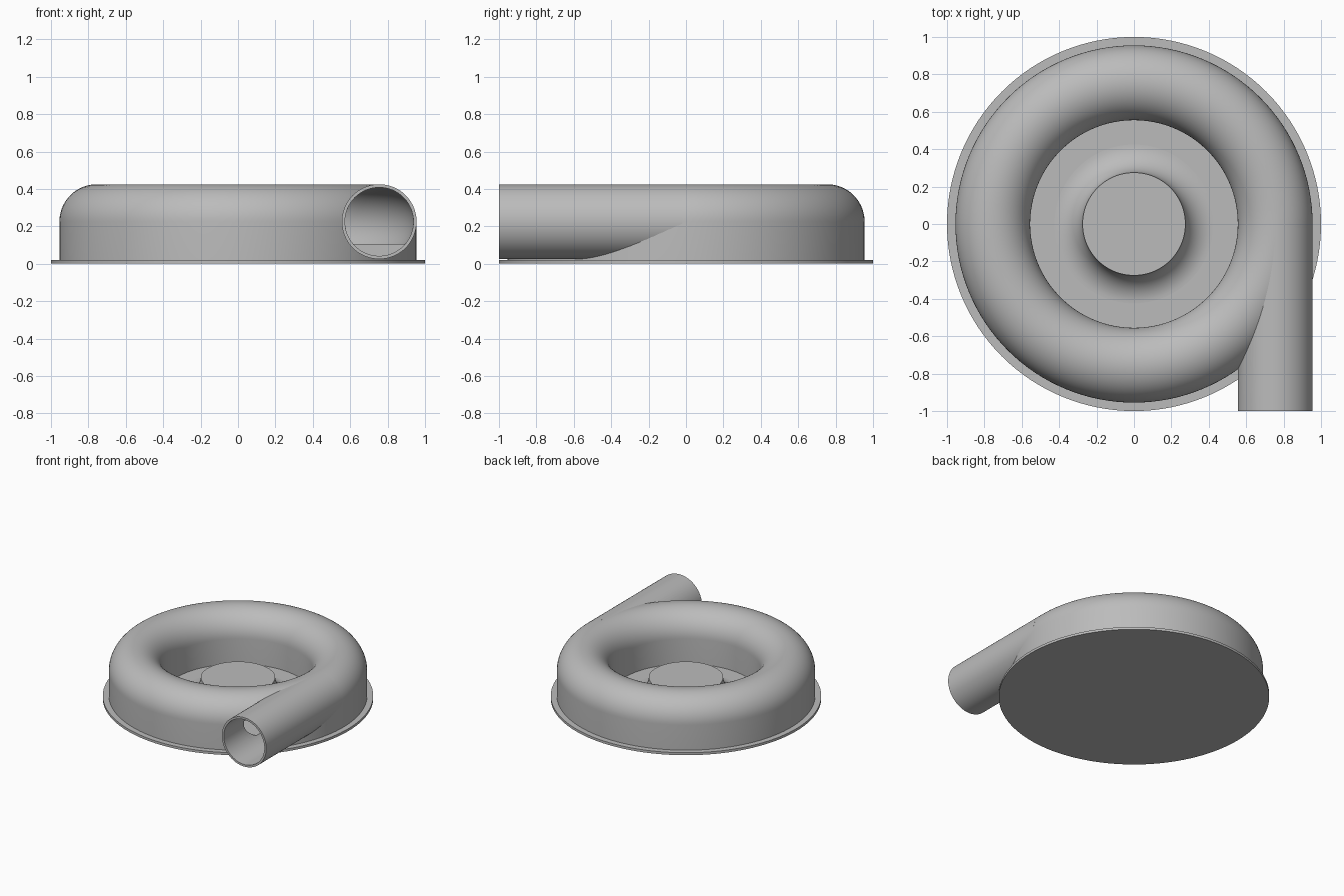
import bpy, bmesh, math
from mathutils import Matrix, Vector

if "Cube" in bpy.data.objects:
    bpy.data.objects.remove(bpy.data.objects["Cube"], do_unlink=True)

RING, TUBE, MID, PLATE = 0.755, 0.2, 0.225, 0.02   # volute radius, tube radius, axis height, plate top
BORE, FLOOR = 0.183, 0.105                         # channel radius, channel floor height

grey = bpy.data.materials.new("casing grey")
grey.use_nodes = True
grey.diffuse_color = (0.5, 0.5, 0.5, 1)
grey.node_tree.nodes["Principled BSDF"].inputs["Base Color"].default_value = (0.5, 0.5, 0.5, 1)


def arc(cx, cz, r, a0, a1, n):
    angles = [math.radians(a0 + (a1 - a0) * i / n) for i in range(n + 1)]
    return [(cx + r * math.cos(a), cz + r * math.sin(a)) for a in angles]


def make(name, bm):
    bmesh.ops.remove_doubles(bm, verts=bm.verts, dist=1e-5)
    bmesh.ops.recalc_face_normals(bm, faces=bm.faces)
    mesh = bpy.data.meshes.new(name)
    bm.to_mesh(mesh)
    bm.free()
    mesh.materials.append(grey)
    obj = bpy.data.objects.new(name, mesh)
    bpy.context.collection.objects.link(obj)
    return obj


def revolve(name, profile, closed, steps=128):
    """Spin an (r, z) profile around the z axis."""
    bm = bmesh.new()
    verts = [bm.verts.new((r, 0, z)) for r, z in profile]
    edges = [bm.edges.new(pair) for pair in zip(verts, verts[1:])]
    if closed:
        edges.append(bm.edges.new((verts[-1], verts[0])))
    bmesh.ops.spin(bm, geom=verts + edges, cent=(0, 0, 0), axis=(0, 0, 1),
                   angle=math.tau, steps=steps, use_duplicate=False)
    return make(name, bm)


def rod(name, radius, y0, y1):
    """Cylinder along y on the outlet axis."""
    bm = bmesh.new()
    place = Matrix.Translation((RING, (y0 + y1) / 2, MID)) @ Matrix.Rotation(math.pi / 2, 4, 'X')
    bmesh.ops.create_cone(bm, cap_ends=True, segments=64, radius1=radius, radius2=radius,
                          depth=y1 - y0, matrix=place)
    return make(name, bm)


def select(obj):
    bpy.ops.object.select_all(action='DESELECT')
    obj.select_set(True)
    bpy.context.view_layer.objects.active = obj


def cut(obj, cutters):
    select(obj)
    for cutter in cutters:
        mod = obj.modifiers.new("cut", 'BOOLEAN')
        mod.operation, mod.solver, mod.object = 'DIFFERENCE', 'EXACT', cutter
        bpy.ops.object.modifier_apply(modifier=mod.name)


# Round-topped volute with straight walls down to the plate
volute = revolve("volute_casing",
                 [(RING - TUBE, PLATE), (RING + TUBE, PLATE)] + arc(RING, MID, TUBE, 0, 180, 32), True)

# Straight outlet pipe, tangent to the volute
outlet = rod("outlet_pipe", TUBE, -1, -0.02)

# Hollow channel and pipe bore
dip = math.degrees(math.asin((MID - FLOOR) / BORE))
channel = revolve("channel_cutter", arc(RING, MID, BORE, -dip, 180 + dip, 48), True)
bore = rod("bore_cutter", BORE, -1.1, -0.01)
for part in (volute, outlet):
    cut(part, (channel, bore))
for cutter in (channel, bore):
    bpy.data.objects.remove(cutter, do_unlink=True)

# Base plate
plate = revolve("base_plate", [(0, 0), (1, 0), (1, PLATE), (0, PLATE)], False)

# Central hub with a concave flare into the plate
flare = 0.15
hub = revolve("center_hub", [(0, PLATE), (0.275 + flare, PLATE)]
              + arc(0.275 + flare, PLATE + flare, flare, 270, 180, 16)[1:]
              + [(0, PLATE + flare)], False)

for obj in (volute, outlet, plate, hub):
    select(obj)
    bpy.ops.object.shade_smooth_by_angle(angle=math.radians(30))
